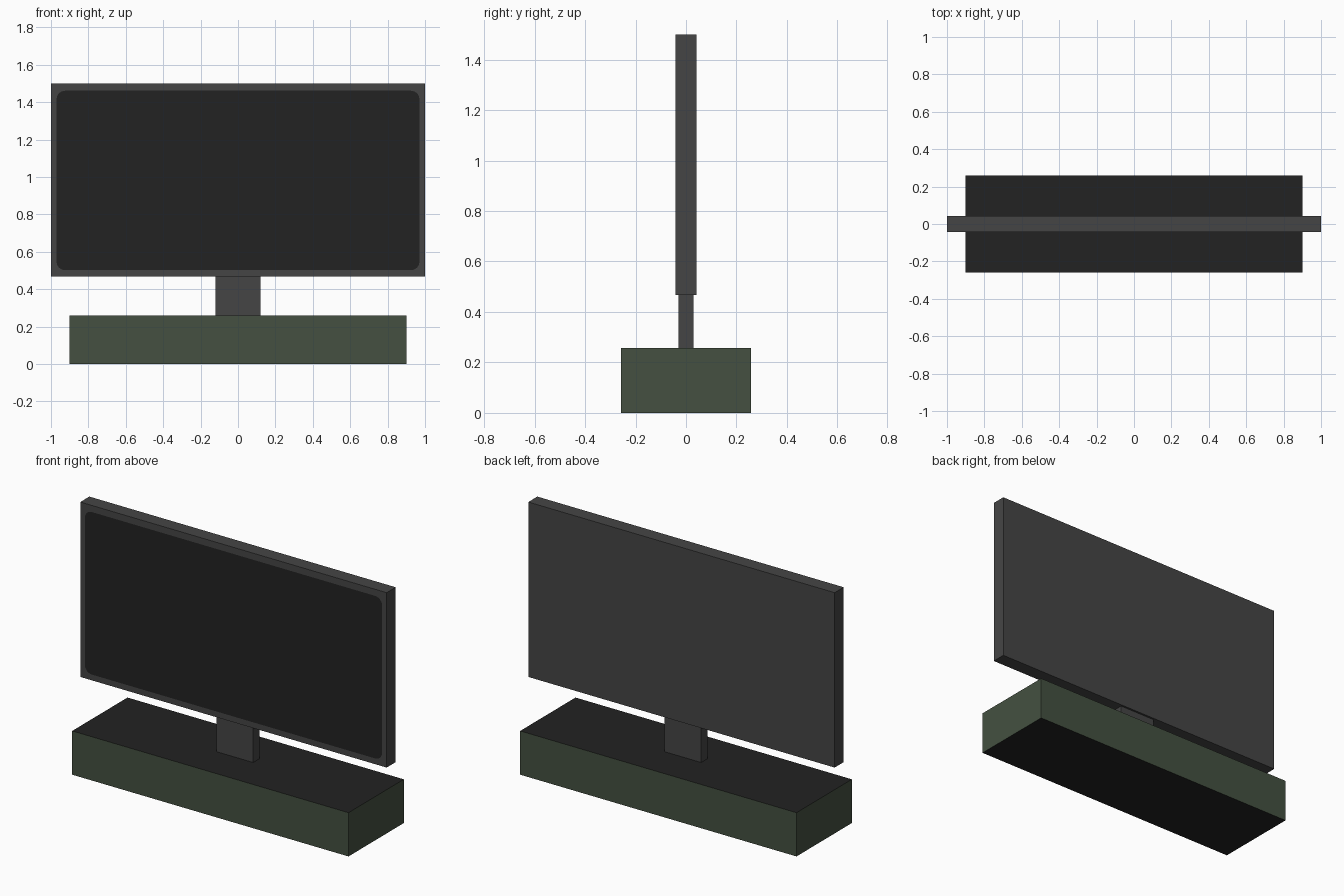
import bpy, bmesh, math

if "Cube" in bpy.data.objects:
    bpy.data.objects.remove(bpy.data.objects["Cube"])


def material(name, rgb):
    m = bpy.data.materials.new(name)
    m.diffuse_color = (*rgb, 1)
    m.use_nodes = True
    m.node_tree.nodes["Principled BSDF"].inputs["Base Color"].default_value = m.diffuse_color
    return m


GREY = material("dark_grey", (0.060, 0.060, 0.060))
BLACK = material("near_black", (0.016, 0.016, 0.016))
GREEN = material("dark_green", (0.058, 0.081, 0.052))


def finish(name, bm, *mats):
    bmesh.ops.recalc_face_normals(bm, faces=bm.faces)
    mesh = bpy.data.meshes.new(name)
    bm.to_mesh(mesh)
    bm.free()
    for m in mats:
        mesh.materials.append(m)
    obj = bpy.data.objects.new(name, mesh)
    bpy.context.collection.objects.link(obj)
    return obj


def box(hx, hy, z0, z1):
    bm = bmesh.new()
    bmesh.ops.create_cube(bm, size=1)
    for v in bm.verts:
        v.co = (v.co.x * 2 * hx, v.co.y * 2 * hy, z0 if v.co.z < 0 else z1)
    bm.normal_update()
    return bm


# Base: green sides, black top and underside
bm = box(0.902, 0.258, 0, 0.258)
for f in bm.faces:
    f.material_index = 1 if abs(f.normal.z) > 0.5 else 0
finish("base", bm, GREEN, BLACK)

# Neck
finish("neck", box(0.12, 0.03, 0.258, 0.468), GREY)

# Display: box whose front is cut into a bezel and a flush rounded screen
Z0, Z1, HY = 0.468, 1.5, 0.042
SX, SZ0, SZ1, R, STEPS = 0.97, 0.502, 1.461, 0.045, 6
bm = box(1.0, HY, Z0, Z1)
bmesh.ops.delete(bm, geom=[f for f in bm.faces if f.normal.y < -0.5], context='FACES_ONLY')
front = [v for v in bm.verts if v.co.y < 0]
corners, arcs = [], []
for i, (sx, sz) in enumerate([(1, 1), (-1, 1), (-1, -1), (1, -1)]):
    corners.append(next(v for v in front
                        if v.co.x * sx > 0 and (v.co.z - (Z0 + Z1) / 2) * sz > 0))
    cx, cz = sx * (SX - R), (SZ1 - R if sz > 0 else SZ0 + R)
    angles = [math.pi / 2 * (i + k / STEPS) for k in range(STEPS + 1)]
    arcs.append([bm.verts.new((cx + R * math.cos(a), -HY, cz + R * math.sin(a)))
                 for a in angles])
for i in range(4):
    j = (i + 1) % 4
    for a, b in zip(arcs[i], arcs[i][1:]):
        bm.faces.new((corners[i], a, b))
    bm.faces.new((corners[i], arcs[i][-1], arcs[j][0], corners[j]))
screen = bm.faces.new([v for arc in arcs for v in arc])
screen.material_index = 1
finish("display", bm, GREY, BLACK)
